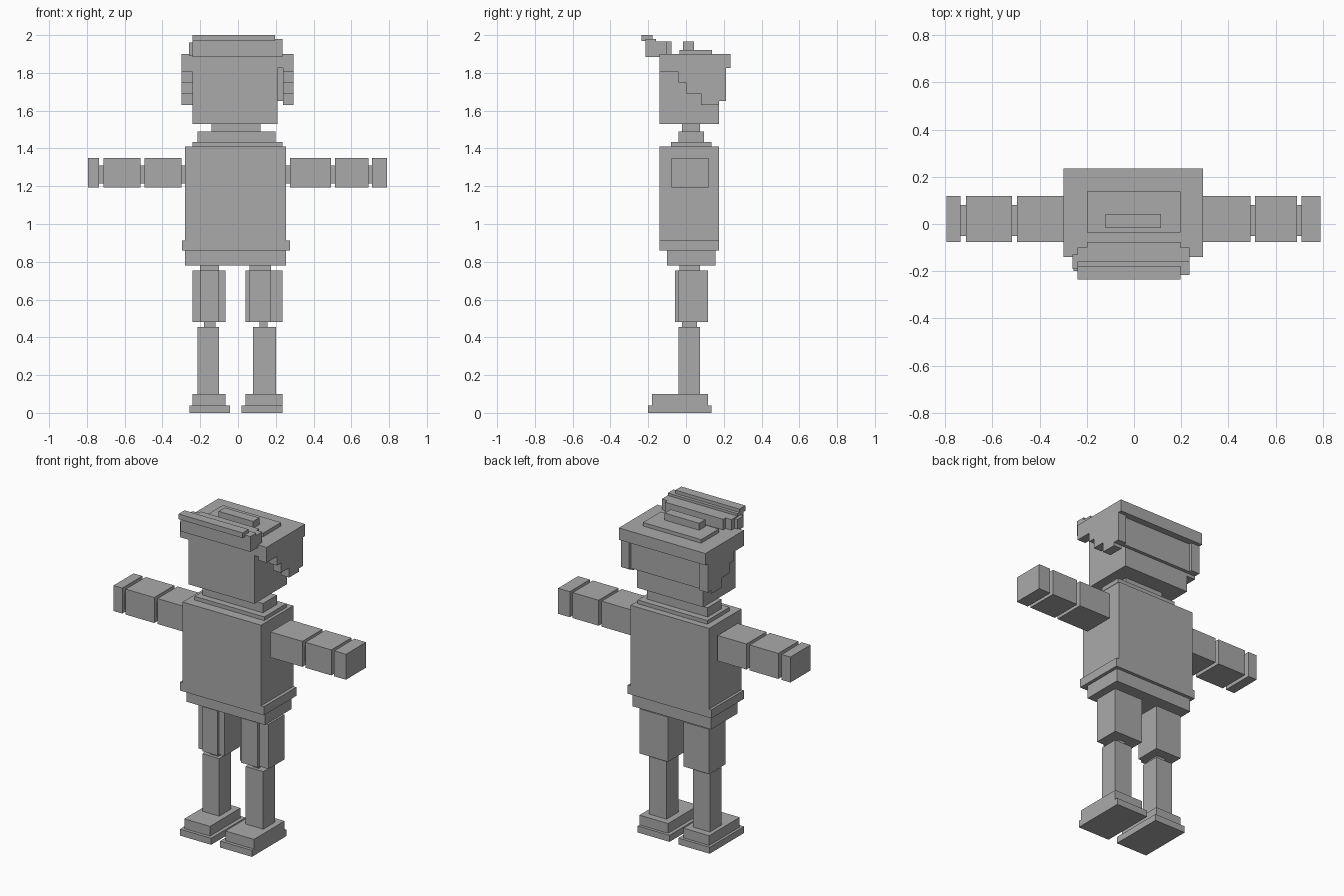
import bpy
import bmesh

if "Cube" in bpy.data.objects:
    bpy.data.objects.remove(bpy.data.objects["Cube"])

grey = bpy.data.materials.new("plain_grey")
grey.diffuse_color = (0.4, 0.4, 0.4, 1)
grey.use_nodes = True
grey.node_tree.nodes["Principled BSDF"].inputs["Base Color"].default_value = grey.diffuse_color


def finish(name, bm):
    bmesh.ops.recalc_face_normals(bm, faces=bm.faces)
    mesh = bpy.data.meshes.new(name)
    bm.to_mesh(mesh)
    bm.free()
    mesh.materials.append(grey)
    obj = bpy.data.objects.new(name, mesh)
    bpy.context.collection.objects.link(obj)
    return obj


def box(name, x, y, z):
    """Box from its (min, max) extents on each axis."""
    bm = bmesh.new()
    bmesh.ops.create_cube(bm, size=1)
    for v in bm.verts:
        v.co = [r[0] if c < 0 else r[1] for c, r in zip(v.co, (x, y, z))]
    return finish(name, bm)


def side_prism(name, x, profile):
    """Extrude a (y, z) outline across an x range."""
    bm = bmesh.new()
    face = bm.faces.new([bm.verts.new((x[0], y, z)) for y, z in profile])
    new = bmesh.ops.extrude_face_region(bm, geom=[face])["geom"]
    verts = [g for g in new if isinstance(g, bmesh.types.BMVert)]
    bmesh.ops.translate(bm, verts=verts, vec=(x[1] - x[0], 0, 0))
    return finish(name, bm)


# Head and hair
box("head", (-0.24, 0.21), (-0.14, 0.175), (1.53, 1.83))
box("hair_top", (-0.298, 0.293), (-0.14, 0.236), (1.827, 1.90))
box("hair_back", (-0.24, 0.24), (0.175, 0.195), (1.65, 1.83))
steps = [(-0.14, 1.828), (-0.14, 1.805), (-0.04, 1.805), (-0.04, 1.75),
         (0.0, 1.75), (0.0, 1.69), (0.08, 1.69), (0.08, 1.63),
         (0.175, 1.63), (0.175, 1.65), (0.213, 1.65), (0.213, 1.828)]
side_prism("hair_side_left", (-0.298, -0.24), steps)
side_prism("hair_side_right", (0.238, 0.293), steps)
box("crown_plate", (-0.2, 0.197), (-0.035, 0.138), (1.90, 1.922))
box("crown_bar", (-0.12, 0.115), (-0.017, 0.043), (1.922, 1.965))

# Raised fringe
box("fringe_base", (-0.24, 0.235), (-0.215, -0.1), (1.885, 1.965))
box("fringe_back", (-0.2, 0.197), (-0.1, -0.077), (1.885, 1.965))
box("fringe_end", (-0.26, -0.24), (-0.19, -0.13), (1.89, 1.96))
box("fringe_step", (-0.24, 0.235), (-0.215, -0.158), (1.965, 1.98))
box("fringe_lip", (-0.24, 0.197), (-0.236, -0.178), (1.968, 2.0))

# Neck and trunk
box("neck", (-0.14, 0.12), (-0.02, 0.075), (1.49, 1.53))
box("collar_upper", (-0.215, 0.198), (-0.04, 0.096), (1.433, 1.49))
box("collar_lower", (-0.24, 0.235), (-0.08, 0.135), (1.41, 1.433))
box("torso", (-0.28, 0.255), (-0.14, 0.175), (0.86, 1.41))
box("belt", (-0.296, 0.275), (-0.14, 0.175), (0.86, 0.913))
box("hips", (-0.28, 0.255), (-0.1, 0.155), (0.78, 0.86))

# Arms: segments with thinner joints between them
arms = {
    "left": [(-0.495, -0.298), (-0.712, -0.517), (-0.795, -0.735)],
    "right": [(0.275, 0.493), (0.513, 0.69), (0.71, 0.79)],
}
for side, spans in arms.items():
    for part, span in zip(("upper_arm", "forearm", "hand"), spans):
        box(f"{part}_{side}", span, (-0.077, 0.118), (1.193, 1.35))
    ends = sorted(spans)
    joints = [(a[1], b[0]) for a, b in zip(ends, ends[1:])]
    joints.append((-0.298, -0.28) if side == "left" else (0.255, 0.275))
    for i, span in enumerate(joints):
        box(f"arm_joint_{side}_{i}", span, (-0.05, 0.08), (1.215, 1.31))

# Legs: x extents differ a little from side to side
legs = {
    "left": dict(hip=(-0.2, -0.1), thigh=(-0.24, -0.065), knee=(-0.18, -0.12),
                 shin=(-0.215, -0.1), sole=(-0.256, -0.043)),
    "right": dict(hip=(0.06, 0.175), thigh=(0.04, 0.235), knee=(0.115, 0.155),
                  shin=(0.08, 0.2), sole=(0.018, 0.235)),
}
for side, x in legs.items():
    box(f"hip_joint_{side}", x["hip"], (-0.035, 0.075), (0.755, 0.78))
    box(f"thigh_{side}", x["thigh"], (-0.04, 0.117), (0.48, 0.755))
    box(f"thigh_front_{side}", x["hip"], (-0.058, -0.04), (0.48, 0.755))
    box(f"knee_{side}", x["knee"], (-0.02, 0.057), (0.455, 0.48))
    box(f"shin_{side}", x["shin"], (-0.04, 0.075), (0.10, 0.455))
    box(f"foot_{side}", x["thigh"], (-0.18, 0.117), (0.04, 0.10))
    box(f"sole_{side}", x["sole"], (-0.2, 0.135), (0.0, 0.04))
